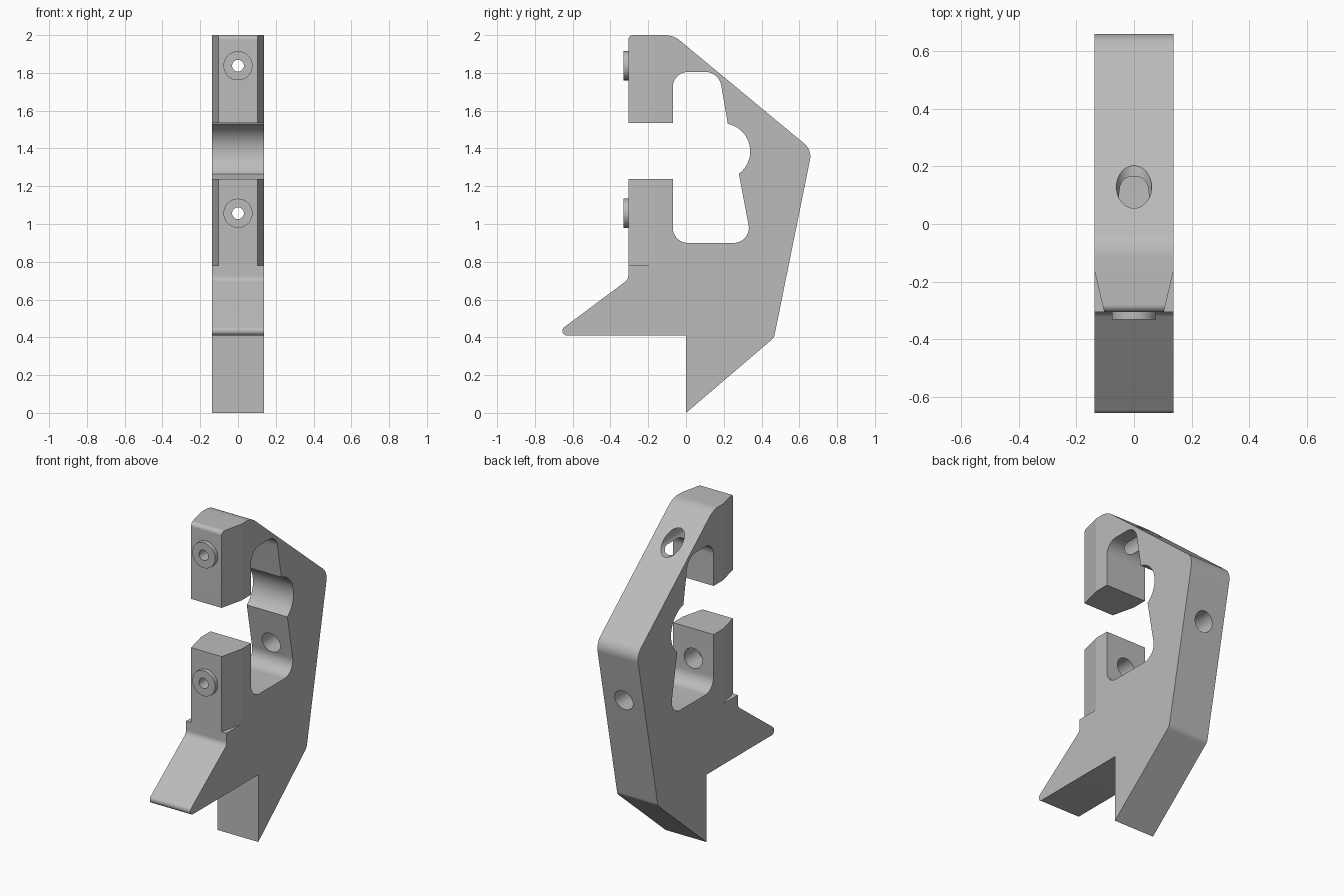
import bpy, bmesh, math
from mathutils import Vector, Matrix

if "Cube" in bpy.data.objects:
    bpy.data.objects.remove(bpy.data.objects["Cube"])

HALF_WIDTH = 0.137
FRONT = -0.305
HOLE_HEIGHTS = {"upper": 1.838, "lower": 1.057}

grey = bpy.data.materials.new("plain grey")
grey.use_nodes = True
grey.diffuse_color = (0.5, 0.5, 0.5, 1)
grey.node_tree.nodes["Principled BSDF"].inputs["Base Color"].default_value = (0.5, 0.5, 0.5, 1)


def make_object(name, bm):
    bmesh.ops.recalc_face_normals(bm, faces=bm.faces)
    mesh = bpy.data.meshes.new(name)
    bm.to_mesh(mesh)
    bm.free()
    mesh.materials.append(grey)
    obj = bpy.data.objects.new(name, mesh)
    bpy.context.collection.objects.link(obj)
    return obj


def extrude(name, points, direction):
    """Solid made by sweeping a closed outline along a direction."""
    bm = bmesh.new()
    face = bm.faces.new([bm.verts.new(p) for p in points])
    swept = bmesh.ops.extrude_face_region(bm, geom=[face])["geom"]
    verts = [v for v in swept if isinstance(v, bmesh.types.BMVert)]
    bmesh.ops.translate(bm, verts=verts, vec=direction)
    return make_object(name, bm)


def cylinder(name, radius, y0, y1, z):
    """Cylinder lying along y."""
    bm = bmesh.new()
    place = Matrix.Translation((0, (y0 + y1) / 2, z)) @ Matrix.Rotation(math.pi / 2, 4, "X")
    bmesh.ops.create_cone(bm, cap_ends=True, segments=64, radius1=radius,
                          radius2=radius, depth=y1 - y0, matrix=place)
    return make_object(name, bm)


def select_only(obj):
    bpy.ops.object.select_all(action="DESELECT")
    obj.select_set(True)
    bpy.context.view_layer.objects.active = obj


def cut(obj, cutter):
    cutter.hide_render = True
    mod = obj.modifiers.new("cut", "BOOLEAN")
    mod.operation = "DIFFERENCE"
    mod.solver = "EXACT"
    mod.object = cutter
    select_only(obj)
    bpy.ops.object.modifier_apply(modifier=mod.name)


def fillet(prev, corner, following, radius, steps=16):
    """Points of a rounded corner."""
    c = Vector(corner)
    a = (Vector(prev) - c).normalized()
    b = (Vector(following) - c).normalized()
    half = a.angle(b) / 2
    centre = c + (a + b).normalized() * radius / math.sin(half)
    start = c + a * radius / math.tan(half) - centre
    end = c + b * radius / math.tan(half) - centre
    sweep = start.angle(end)
    return [centre + (start * math.sin(sweep * (1 - i / steps)) +
                      end * math.sin(sweep * i / steps)) / math.sin(sweep)
            for i in range(steps + 1)]


# Side outline: (y, z, corner radius)
below_bulge = [
    (0, 0, 0), (0, 0.41, 0), (-0.703, 0.41, 0.024), (FRONT, 0.707, 0.04),
    (FRONT, 1.238, 0), (-0.07, 1.238, 0), (-0.07, 0.9, 0.08), (0.349, 0.9, 0.08),
]
bulge_centre, bulge_radius = Vector((0.192, 1.385)), 0.148
bulge = []
for i in range(25):
    t = math.radians(-53.5 + 132 * i / 24)
    p = bulge_centre + bulge_radius * Vector((math.cos(t), math.sin(t)))
    bulge.append((p.x, p.y, 0))
above_bulge = [
    (0.174, 1.805, 0.085), (-0.07, 1.805, 0.08), (-0.07, 1.535, 0), (FRONT, 1.535, 0),
    (FRONT, 2, 0.025), (-0.067, 2, 0.13), (0.667, 1.392, 0.09), (0.466, 0.398, 0.05),
]
corners = below_bulge + bulge + above_bulge
outline = []
for i, (y, z, r) in enumerate(corners):
    if r:
        outline += fillet(corners[i - 1][:2], (y, z), corners[(i + 1) % len(corners)][:2], r)
    else:
        outline.append(Vector((y, z)))
body = extrude("hook_body", [(-HALF_WIDTH, p.x, p.y) for p in outline],
               (2 * HALF_WIDTH, 0, 0))

cutters = []
# Tapered sides of the front jaws, above a small ledge
for side in (-1, 1):
    wedge = [(0.103, FRONT), (0.1026, FRONT - 0.002), (0.2, FRONT - 0.002),
             (0.2, -0.163), (HALF_WIDTH, -0.163)]
    tool = extrude("taper_cutter", [(side * x, y, 0.78) for x, y in wedge], (0, 0, 1.4))
    cut(body, tool)
    cutters.append(tool)

# Screw bosses, their small holes and the wide access holes behind
parts = [body]
for label, z in HOLE_HEIGHTS.items():
    boss = cylinder(label + "_boss", 0.077, FRONT - 0.026, FRONT, z)
    drill = cylinder(label + "_drill", 0.031, -0.5, 0.9, z)
    access = cylinder(label + "_access_drill", 0.061, -0.2, 0.9, z)
    cut(boss, drill)
    cut(body, drill)
    cut(body, access)
    cutters += [drill, access]
    parts.append(boss)

for tool in cutters:
    bpy.data.objects.remove(tool)
for part in parts:
    select_only(part)
    bpy.ops.object.shade_smooth_by_angle(angle=math.radians(12))
